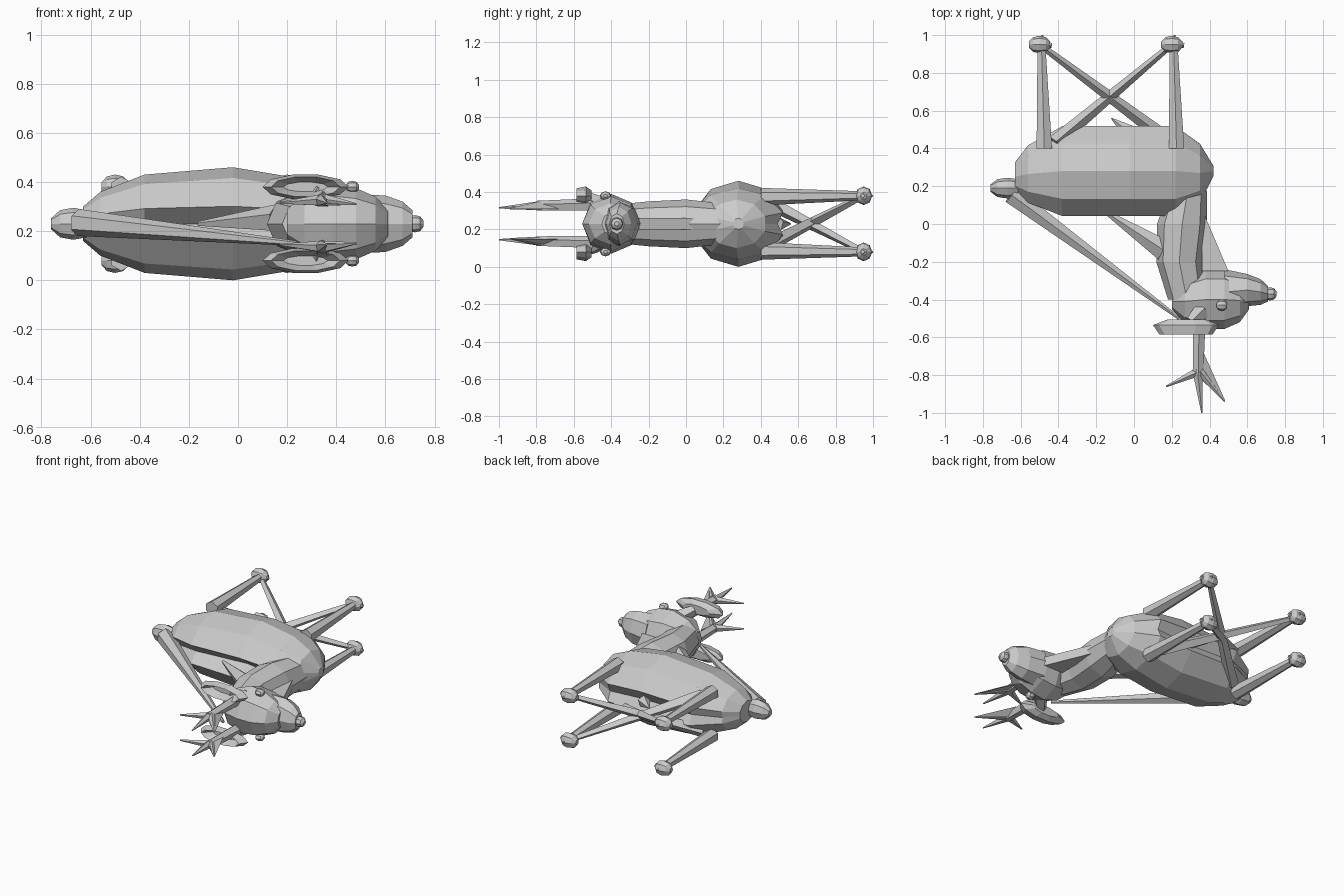
import bpy, math
from mathutils import Vector

if "Cube" in bpy.data.objects:
    bpy.data.objects.remove(bpy.data.objects["Cube"])

MID = 0.23  # the animal lies on its side; this is its mirror plane height

grey = bpy.data.materials.new("light grey")
grey.diffuse_color = (0.6, 0.6, 0.6, 1)
grey.use_nodes = True
grey.node_tree.nodes["Principled BSDF"].inputs["Base Color"].default_value = grey.diffuse_color


def make(name, verts, faces):
    me = bpy.data.meshes.new(name)
    me.from_pydata([tuple(v) for v in verts], [], faces)
    me.materials.append(grey)
    ob = bpy.data.objects.new(name, me)
    bpy.context.collection.objects.link(ob)
    return ob


def skin(name, rings):
    """Join equal rings of points into a closed tube."""
    n = len(rings[0])
    verts = [v for r in rings for v in r]
    faces = [tuple(reversed(range(n)))]
    for k in range(len(rings) - 1):
        for i in range(n):
            j = (i + 1) % n
            faces.append((k*n + i, k*n + j, (k+1)*n + j, (k+1)*n + i))
    faces.append(tuple(range((len(rings)-1)*n, len(rings)*n)))
    return make(name, verts, faces)


def loft_x(name, secs, n, zc=MID):
    """Sections along x: (x, y centre, y half, z half)."""
    return skin(name, [[(x, y + hy*math.sin(-2*math.pi*i/n), zc + hz*math.cos(2*math.pi*i/n))
                        for i in range(n)] for x, y, hy, hz in secs])


def loft_y(name, secs, n, zc=MID):
    """Sections along y: (y, x centre, x half, z half)."""
    return skin(name, [[(x + hx*math.sin(2*math.pi*i/n), y, zc + hz*math.cos(2*math.pi*i/n))
                        for i in range(n)] for y, x, hx, hz in secs])


def beam(name, a, b, ra, rb, n=5):
    a, b = Vector(a), Vector(b)
    d = (b - a).normalized()
    u = d.cross(Vector((0, 0, 1))).normalized()
    w = u.cross(d)
    ring = lambda c, r: [c + r*(math.cos(2*math.pi*i/n)*w - math.sin(2*math.pi*i/n)*u) for i in range(n)]
    return skin(name, [ring(a, ra), ring(b, rb)])


def ball(name, c, s):
    loft_x(name, [(c[0] + s[0]*t, c[1], s[1]*r, s[2]*r)
                  for t, r in ((-1, .35), (-.6, .85), (0, 1), (.6, .85), (1, .35))], 8, c[2])


# torso: ten-sided rings with a groove along the back and a shallow one on the belly
rings = []
for x, y, hy, hz, groove in ((-.63, .25, .08, .07, 0), (-.56, .265, .16, .13, .01),
                             (-.38, .28, .25, .2, .06), (-.02, .28, .25, .23, .09),
                             (.22, .28, .25, .19, .05), (.35, .27, .16, .13, 0),
                             (.42, .28, .03, .03, 0)):
    ring = []
    for i in range(10):
        a = 2*math.pi*i/10
        ring.append((x, y - hy*math.sin(a), MID + hz*math.cos(a)))
        if i == 2:
            ring.append((x, y - hy*.96 + groove, MID))
        if i == 7:
            ring.append((x, y + hy*.96 - groove*.6, MID))
    rings.append(ring)
skin("torso", rings)

# neck, chest spur and throat web
loft_y("neck", [(-.4, .28, .1, .1), (-.2, .24, .122, .12), (0, .255, .133, .13),
                (.18, .285, .1, .11), (.25, .3, .07, .08)], 8)
beam("chest_spur", (.16, -.14, .25), (-.16, .07, MID), .06, .01)
make("throat_web", [(.36, .08, .2), (.36, .08, .26), (.5, -.25, .2), (.5, -.25, .26),
                    (.36, -.25, .2), (.36, -.25, .26)],
     [(0, 1, 3, 2), (2, 3, 5, 4), (0, 2, 4), (1, 5, 3)])
beam("belly_tip", (-.03, .49, MID), (-.12, .56, MID), .04, .003)

# head, muzzle and nose
loft_x("head", [(.2, -.41, .04, .06), (.27, -.41, .12, .12), (.38, -.4, .155, .16),
                (.48, -.4, .155, .145), (.56, -.405, .115, .11), (.61, -.4, .05, .06)], 8)
loft_x("muzzle", [(.48, -.36, .12, .12), (.6, -.35, .085, .115), (.67, -.36, .068, .09),
                  (.71, -.37, .04, .055)], 8)
ball("nose", (.72, -.37, MID), (.035, .035, .035))

# tail knob and long tail strand
ball("tail_knob", (-.67, .19, MID), (.09, .055, .065))
beam("tail_strand", (-.65, .155, .235), (.24, -.5, .15), .055, .01, 6)

for side, s in (("upper", 1), ("lower", -1)):
    z = lambda d: MID + s*d
    # straight legs, crossing leg struts and hooves
    for pos, x, top, other in (("front", .2, .225, -.42), ("back", -.5, -.475, .2)):
        hoof = (x, .95, z(.15))
        beam(f"{pos}_{side}_leg", (top, .4, z(.145)), (x + .01, .95, z(.15)), .047, .024, 6)
        if (pos, side) != ("back", "lower"):
            beam(f"{pos}_{side}_strut", (other, .43, z(-.12)), hoof, .04, .016, 4)
        ball(f"{pos}_{side}_hoof", hoof, (.056, .046, .05))
        beam(f"{pos}_{side}_hoof_side", (x + .03, .95, z(.15)), (x + .065, .945, z(.15)), .02, .012, 4)
        beam(f"{pos}_{side}_hoof_tip", (x + .01, .97, z(.15)), (x + .015, 1.0, z(.15)), .02, .004, 4)

    # ear: long shallow bowl opening towards -y
    profile = ((.28, .1, -.505, .03), (.275, .175, -.535, .052),
               (.275, .14, -.585, .042), (.275, .09, -.53, .02))
    skin(f"{side}_ear", [[(x + rx*math.cos(2*math.pi*i/10), y, z(.15) + rz*math.sin(2*math.pi*i/10))
                          for i in range(10)] for x, rx, y, rz in profile])
    beam(f"{side}_ear_root", (.36, -.46, z(.1)), (.3, -.52, z(.14)), .05, .03)

    # eye
    ball(f"{side}_eye", (.465, -.43, z(.15)), (.028, .03, .024))

    # antler: stem, three tines and a web between stem and front tine
    stem, fork = (.345, -.5, z(.1)), (.34, -.8, z(.095))
    beam(f"{side}_antler_stem", stem, fork, .036, .028)
    beam(f"{side}_antler_rear_tine", (.345, -.78, z(.095)), (.17, -.86, z(.085)), .026, .004)
    beam(f"{side}_antler_top_tine", (.335, -.77, z(.095)), (.36, -1.0, z(.085)), .028, .004)
    beam(f"{side}_antler_front_tine", (.35, -.78, z(.095)), (.48, -.94, z(.08)), .026, .004)
    make(f"{side}_antler_web", [(.368, -.68, z(.08)), (.485, -.94, z(.08)), (.35, -.82, z(.08)),
                                (.36, -.76, z(.11))],
         [(0, 1, 2), (0, 3, 1), (3, 2, 1), (0, 2, 3)])
